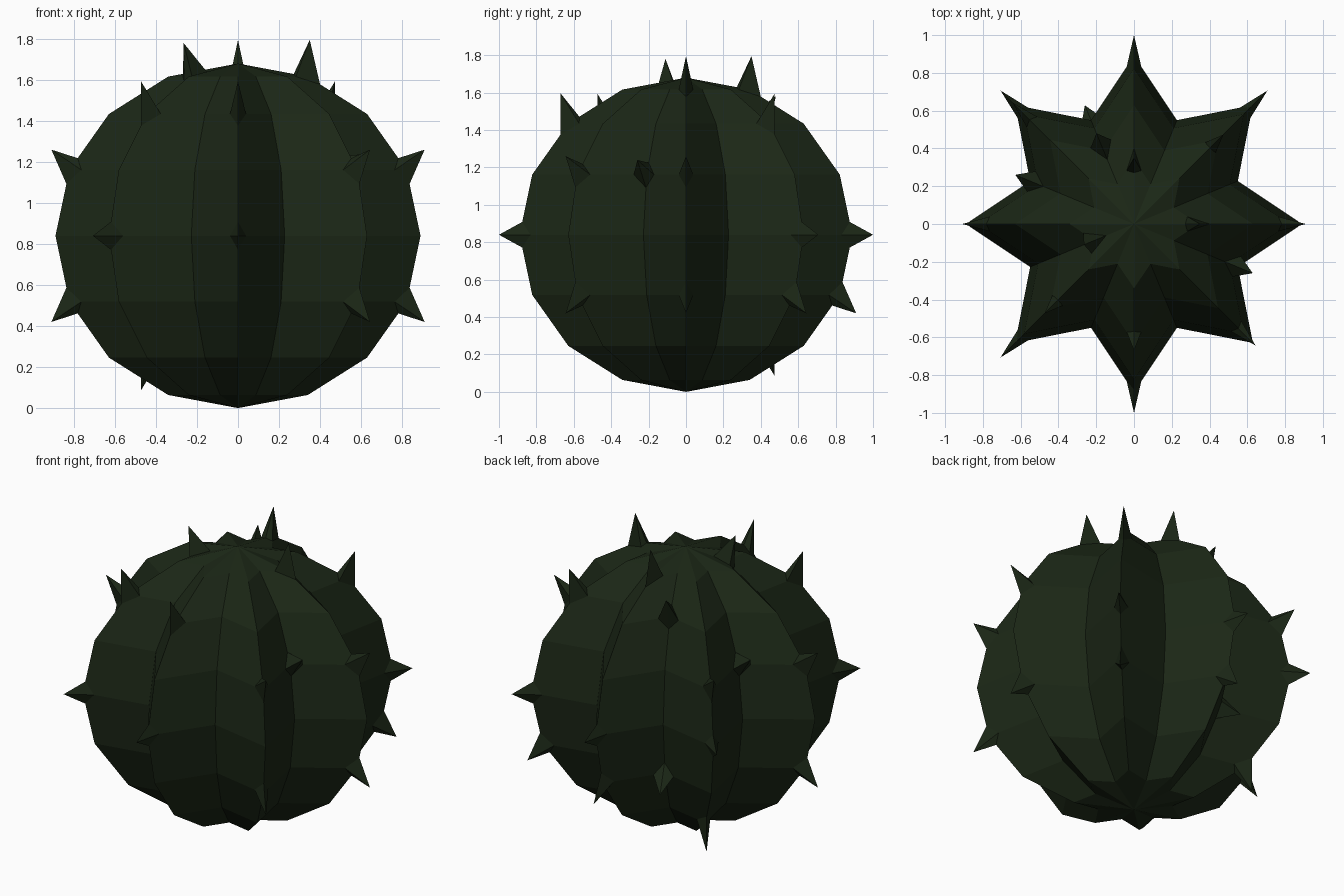
import bpy, bmesh
from math import sin, cos, pi

if "Cube" in bpy.data.objects:
    bpy.data.objects.remove(bpy.data.objects["Cube"])

RIDGE, VALLEY, HALF = 0.89, 0.595, 0.84   # ridge radius, valley radius, half height
STEP = pi / 8

bm = bmesh.new()

# Ribbed body: star-shaped rings, 16 columns by 7 rings plus two poles
def ring(j):
    verts = []
    for k in range(16):
        r = (VALLEY if k % 2 else RIDGE) * cos(j * STEP)
        verts.append(bm.verts.new((r * cos(k * STEP), r * sin(k * STEP), HALF + HALF * sin(j * STEP))))
    return verts

rings = {j: ring(j) for j in range(-3, 4)}
bottom = bm.verts.new((0, 0, 0))
top = bm.verts.new((0, 0, 2 * HALF))
for k in range(16):
    n = (k + 1) % 16
    bm.faces.new((bottom, rings[-3][n], rings[-3][k]))
    bm.faces.new((rings[3][k], rings[3][n], top))
    for j in range(-3, 3):
        bm.faces.new((rings[j][k], rings[j][n], rings[j + 1][n], rings[j + 1][k]))

# Spines: cut the corner off a vertex, then pull the new face to a point
RIDGE_TIP = [(1.0, 0), (0.91, 0.42), (0.67, 0.755), (0.35, 0.955)]    # radius, height by ring
VALLEY_TIP = [(0.73, 0), (0.68, 0.40), (0.52, 0.74), (0.287, 0.94)]
SPINES = {  # column: rings carrying a spine
    0: (-1, 1, 3), 2: (-1, 0, 2), 4: (-1, 0, 3), 5: (-1, 2), 6: (-2, 0, 1), 7: (1,),
    8: (-1, 1), 9: (3,), 10: (0, 2), 12: (0, 2), 14: (-1, 1), 15: (1,),
}
for k, levels in SPINES.items():
    for j in levels:
        r, h = (VALLEY_TIP if k % 2 else RIDGE_TIP)[abs(j)]
        cut = bmesh.ops.bevel(bm, geom=[rings[j][k]], offset=0.07, offset_type='OFFSET',
                              segments=1, profile=0.5, affect='VERTICES')
        point = bmesh.ops.poke(bm, faces=cut['faces'][:1])['verts'][0]
        point.co = (r * cos(k * STEP), r * sin(k * STEP), HALF + (h if j > 0 else -h))

bmesh.ops.recalc_face_normals(bm, faces=bm.faces[:])
mesh = bpy.data.meshes.new("cactus_body")
bm.to_mesh(mesh)
bm.free()
cactus = bpy.data.objects.new("cactus_body", mesh)
bpy.context.collection.objects.link(cactus)

# Dark green skin
skin = bpy.data.materials.new("cactus_green")
skin.diffuse_color = (0.011, 0.02, 0.008, 1)
skin.use_nodes = True
skin.node_tree.nodes["Principled BSDF"].inputs["Base Color"].default_value = skin.diffuse_color
mesh.materials.append(skin)
